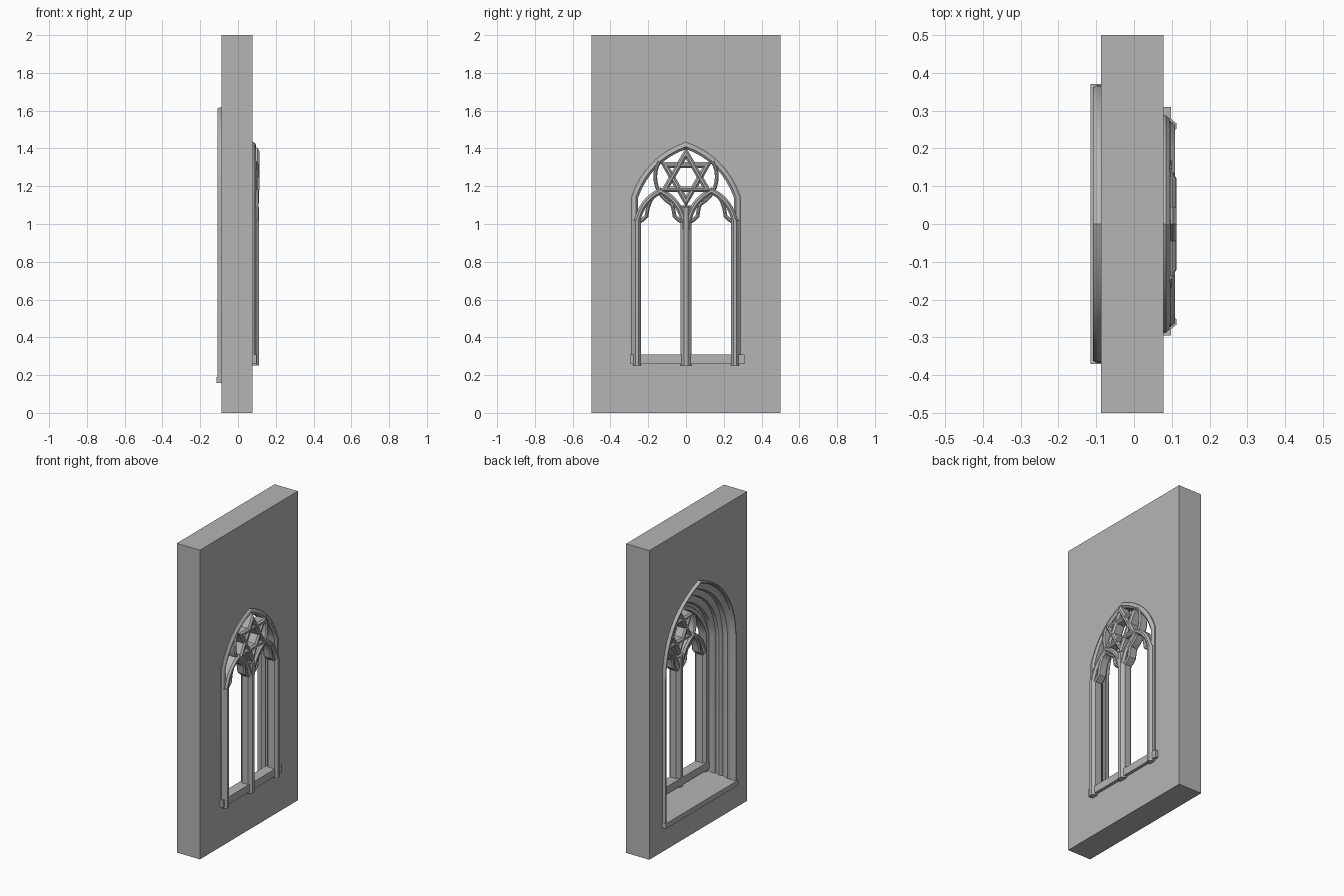
import bpy, bmesh
from math import sin, cos, radians
from mathutils import Vector

if "Cube" in bpy.data.objects:
    bpy.data.objects.remove(bpy.data.objects["Cube"])

stone = bpy.data.materials.new("stone")
stone.diffuse_color = (.46, .46, .46, 1)
stone.use_nodes = True
stone.node_tree.nodes["Principled BSDF"].inputs["Base Color"].default_value = stone.diffuse_color


def finish(name, bm):
    bmesh.ops.recalc_face_normals(bm, faces=bm.faces)
    me = bpy.data.meshes.new(name)
    bm.to_mesh(me)
    bm.free()
    me.materials.append(stone)
    ob = bpy.data.objects.new(name, me)
    bpy.context.collection.objects.link(ob)
    bpy.ops.object.select_all(action='DESELECT')
    ob.select_set(True)
    bpy.context.view_layer.objects.active = ob
    bpy.ops.object.shade_smooth_by_angle(angle=radians(25))
    return ob


def side(a, b, sag, n):
    """Bulged curve from a to b (bulges to the right of travel)."""
    a, b = Vector(a), Vector(b)
    d = (b - a).normalized()
    nrm = Vector((d.y, -d.x))
    return [a.lerp(b, i / n) + nrm * 4 * sag * (i / n) * (1 - i / n) for i in range(n + 1)]


def arch(hw, spring, apex, bottom, sag, n=10, cy=0.0):
    """Pointed arch outline in (y, z), from +y foot over the apex to -y foot."""
    half = [Vector((hw, bottom))] + side((hw, spring), (0, apex), sag, n)
    pts = half + [Vector((-p.x, p.y)) for p in reversed(half[:-1])]
    return [p + Vector((cy, 0)) for p in pts]


def sweep(name, path, profile, closed=False):
    """Mitred sweep of (outward offset, x) profile along a (y, z) path."""
    bm = bmesh.new()
    path = [Vector(p) for p in path]
    n, rings = len(path), []
    for i, p in enumerate(path):
        nxt = path[(i + 1) % n] if closed or i < n - 1 else None
        prv = path[i - 1] if closed or i > 0 else None
        ts = [t.normalized() for t in ((p - prv) if prv else None, (nxt - p) if nxt else None) if t is not None]
        ns = [Vector((t.y, -t.x)) for t in ts]
        m = sum(ns, Vector((0, 0))).normalized()
        m /= max(0.4, m.dot(ns[0]))
        rings.append([bm.verts.new((x, p.x + m.x * o, p.y + m.y * o)) for o, x in profile])
    k = len(profile)
    for i in range(n if closed else n - 1):
        a, b = rings[i], rings[(i + 1) % n]
        for j in range(k):
            bm.faces.new((a[j], a[(j + 1) % k], b[(j + 1) % k], b[j]))
    if not closed:
        bm.faces.new(rings[0])
        bm.faces.new(rings[-1])
    return finish(name, bm)


def bar(w, x0, x1, c):
    """Chamfered bar section with half width w."""
    f = w * 0.35
    return [(-w, x0 + c), (-w, x1 - c), (-f, x1), (f, x1), (w, x1 - c), (w, x0 + c), (f, x0), (-f, x0)]


def box(name, x, y, z):
    bm = bmesh.new()
    bmesh.ops.create_cube(bm, size=1)
    for v in bm.verts:
        v.co = [lo + (c + 0.5) * (hi - lo) for c, (lo, hi) in zip(v.co, (x, y, z))]
    return finish(name, bm)


# Wall with a stepped, splayed reveal over a plain sloping sill
X0, X1 = -0.088, 0.078
bm = bmesh.new()
steps = [(X0, 0), (-0.075, .08), (-0.065, .24), (-0.035, .28), (-0.03, .42), (-0.02, .52),
         (0.0, .54), (0.005, .7), (0.015, .8), (0.035, .84), (0.04, .97), (X1, 1)]
rings = []
for x, t in steps:
    mix = lambda a, b: a + (b - a) * t
    sill = .19 + .075 * (x - X0) / (X1 - X0)
    pts = arch(mix(.352, .268), mix(1.11, 1.14), mix(1.60, 1.41), sill, mix(.105, .05), 12)
    rings.append([bm.verts.new((x, p.x, p.y)) for p in pts])
n = len(rings[0])
for a, b in zip(rings, rings[1:]):
    for j in range(n):
        bm.faces.new((a[j], a[(j + 1) % n], b[(j + 1) % n], b[j]))
outer = []
for x, ring in ((X0, rings[0]), (X1, rings[-1])):
    vs = [bm.verts.new((x, y, z)) for y, z in ((-.5, 0), (.5, 0), (.5, 2), (-.5, 2))]
    outer.append(vs)
    edges = [bm.edges.new((vs[i], vs[(i + 1) % 4])) for i in range(4)]
    edges += [bm.edges.get((ring[i], ring[(i + 1) % n])) for i in range(n)]
    bmesh.ops.triangle_fill(bm, edges=edges, use_beauty=True)
a, b = outer
for i in range(4):
    bm.faces.new((a[i], a[(i + 1) % 4], b[(i + 1) % 4], b[i]))
finish("wall", bm)

# Hood moulding and sill on the -x face
sweep("back_hood", arch(.352, 1.11, 1.60, .17, .105, 12),
      [(0, -.08), (0, -.1), (.004, -.108), (.01, -.108), (.016, -.098), (.016, -.08)])
box("back_sill", (-.115, -.08), (-.37, .37), (.157, .19))

# Frame moulding and sill on the +x face
sweep("front_frame", arch(.266, 1.14, 1.41, .27, .045, 8),
      [(-.012, .03), (-.012, .085), (0, .096), (.014, .093), (.022, .085), (.022, .06), (.01, .03)])
box("front_sill", (.03, .098), (-.295, .31), (.26, .308))

# Mullion and jambs
sweep("mullion", [(0, .25), (0, 1.09)], bar(.03, .03, .112, .02))
for s, label in ((1, "right"), (-1, "left")):
    sweep("jamb_" + label, [(s * .259, .25), (s * .259, 1.02)], bar(.022, .03, .112, .018))
    # Lancet arch heads
    sweep("lancet_arch_" + label, arch(.125, 1.0, 1.175, .97, .028, 8, s * .135),
          bar(.016, .035, .108, .012))
    # Cusps inside each lancet
    for m in (1, -1):
        hook = [(.118, 1.008), (.095, 1.022), (.074, 1.042), (.068, 1.08), (.055, 1.12), (.035, 1.15)]
        sweep("cusp_" + label, [(s * .135 + m * y, z) for y, z in hook], bar(.01, .04, .1, .008))
    # Curved rib hugging the star
    rib = [(s * .163 * cos(radians(q)), 1.25 + .163 * sin(radians(q))) for q in range(-90, 31, 10)]
    sweep("star_rib_" + label, rib, bar(.01, .04, .1, .008))

# Six-pointed star: two crossing triangles, notched by a smaller inner star
for k, start in enumerate((90, 30)):
    tri = [(.128 * cos(radians(start + 120 * i)), 1.248 + .128 * sin(radians(start + 120 * i)))
           for i in range(3)]
    sweep("star_triangle", tri, bar(.015, .04, .113 - .002 * k, .01), closed=True)
